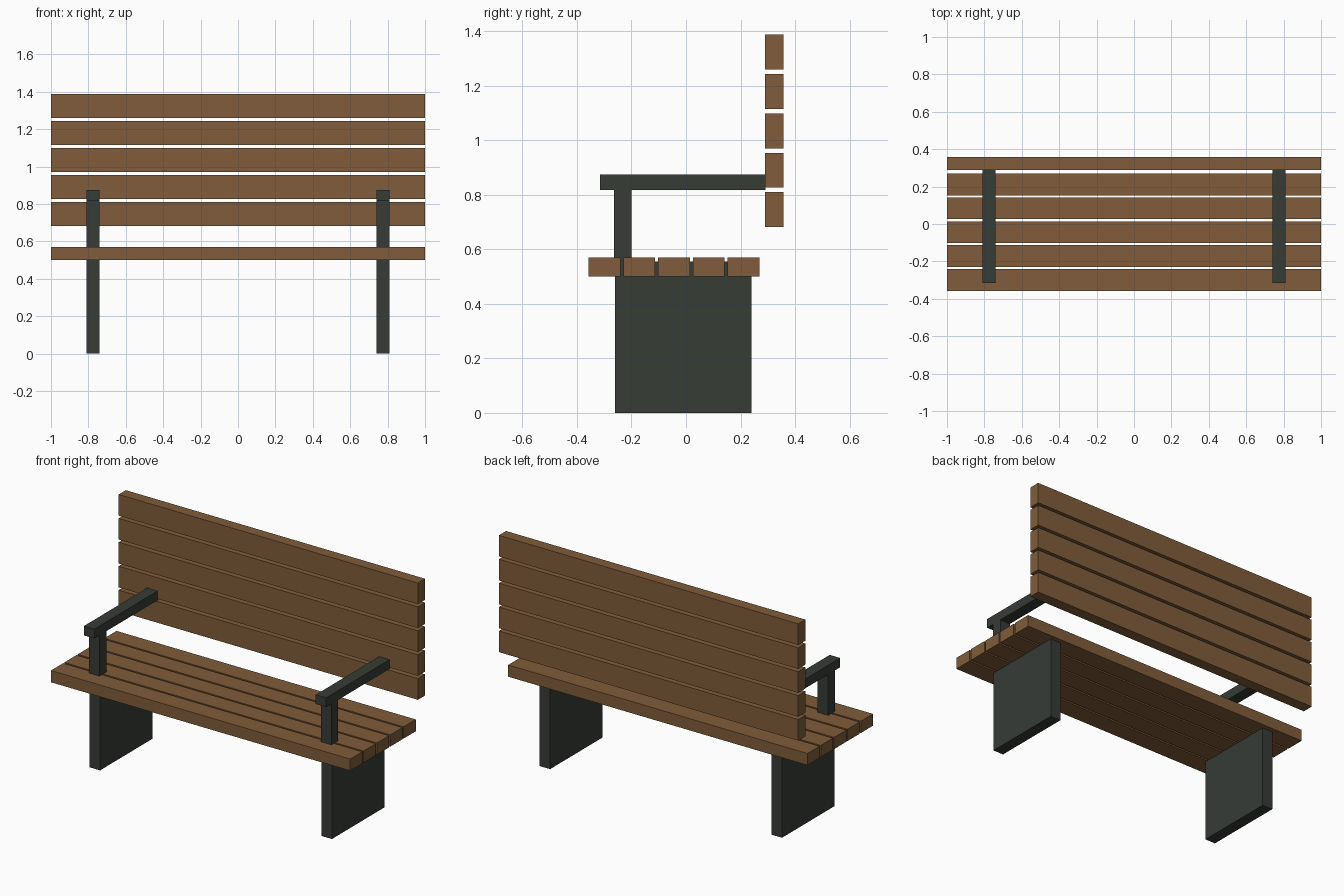
import bpy
import bmesh
from mathutils import Vector

default_cube = bpy.data.objects.get("Cube")
if default_cube:
    bpy.data.objects.remove(default_cube, do_unlink=True)


def make_material(name, rgb):
    mat = bpy.data.materials.new(name)
    mat.use_nodes = True
    color = (*rgb, 1.0)
    mat.diffuse_color = color
    bsdf = next(n for n in mat.node_tree.nodes if n.type == "BSDF_PRINCIPLED")
    bsdf.inputs["Base Color"].default_value = color
    return mat


wood = make_material("brown wood", (0.215, 0.108, 0.043))
metal = make_material("dark green metal", (0.037, 0.045, 0.037))


def box(name, xs, ys, zs, mat):
    """Box spanning the given (min, max) range on each axis."""
    lo, hi = (Vector(c) for c in zip(xs, ys, zs))
    bm = bmesh.new()
    bmesh.ops.create_cube(bm, size=1.0)
    bmesh.ops.scale(bm, vec=hi - lo, verts=bm.verts)
    mesh = bpy.data.meshes.new(name)
    bm.to_mesh(mesh)
    bm.free()
    mesh.materials.append(mat)
    obj = bpy.data.objects.new(name, mesh)
    obj.location = (lo + hi) / 2
    bpy.context.collection.objects.link(obj)
    return obj


FULL = (-1.0, 1.0)
SLATS = 5

# Seat and backrest slats
for i in range(SLATS):
    y = -0.357 + i * 0.1275
    box(f"seat_slat_{i + 1}", FULL, (y, y + 0.116), (0.5, 0.571), wood)
    z = 0.682 + i * 0.1444
    box(f"back_slat_{i + 1}", FULL, (0.289, 0.357), (z, z + 0.128), wood)

# Leg panel, armrest post and armrest on each side
for side, sign in (("left", 1), ("right", -1)):
    xs = sorted((sign * 0.74, sign * 0.81))
    box(f"{side}_leg_panel", xs, (-0.26, 0.24), (0.0, 0.555), metal)
    box(f"{side}_armrest_post", xs, (-0.265, -0.2), (0.51, 0.818), metal)
    box(f"{side}_armrest", xs, (-0.315, 0.292), (0.818, 0.874), metal)
